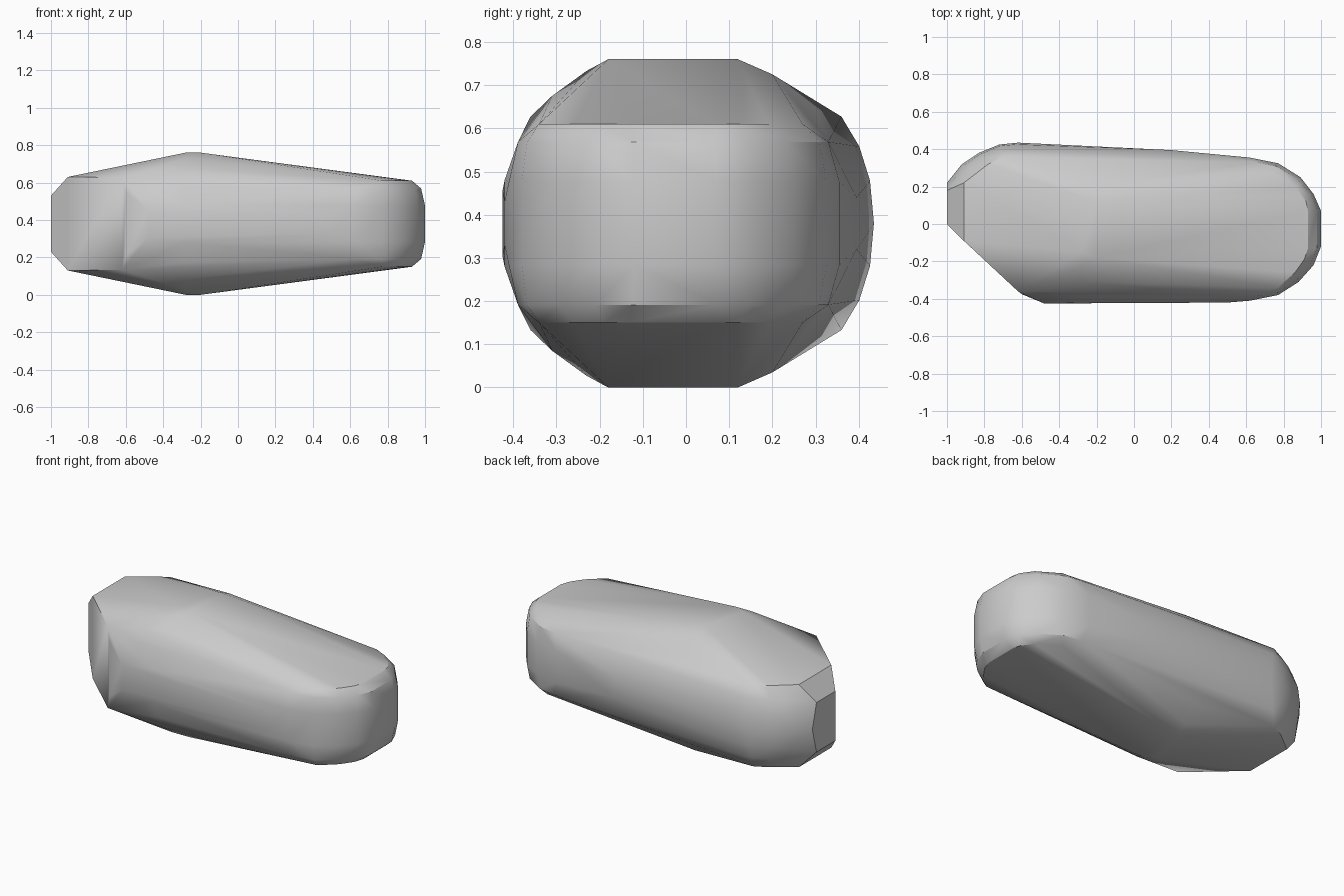
import bpy
import bmesh
import math

old = bpy.data.objects.get("Cube")
if old:
    bpy.data.objects.remove(old, do_unlink=True)

MID = 0.38  # height of the symmetry plane
upper = []  # points above the symmetry plane, mirrored later


def rounded_wall(rim, bulge, height, levels):
    """Sweep a rounded wall between a flat rim and its bulging outline."""
    for (rx, ry), (bx, by) in zip(rim, bulge):
        for lift, out in levels:
            upper.append((rx + (bx - rx) * out, ry + (by - ry) * out, height * lift))


# Rounded end on the +x side
rounded_wall(
    [(0.74, 0.27), (0.74, 0.27), (0.87, 0.19), (0.92, 0.12), (0.93, 0.07),
     (0.93, -0.13), (0.91, -0.19), (0.86, -0.26), (0.77, -0.34), (0.65, -0.34)],
    [(0.62, 0.355), (0.77, 0.325), (0.89, 0.25), (0.96, 0.16), (1, 0.07),
     (1, -0.12), (0.96, -0.22), (0.88, -0.31), (0.77, -0.38), (0.62, -0.41)],
    0.23, [(0.42, 1), (0.82, 0.7), (1, 0)])

# Rounded back corner on the -x side
rounded_wall(
    [(-0.83, 0.28), (-0.78, 0.32), (-0.7, 0.36), (-0.7, 0.36)],
    [(-0.92, 0.32), (-0.83, 0.38), (-0.72, 0.425), (-0.62, 0.435)],
    0.247, [(0, 1), (0.4, 0.88), (0.72, 0.55), (1, 0)])

# Flat end and slanted front facet on the -x side
upper += [(-1, 0, 0.15), (-1, 0.18, 0.15), (-1, 0.22, 0),
          (-0.91, -0.09, 0.25), (-0.91, 0.22, 0.25),
          (-0.62, -0.36, 0.247), (-0.6, -0.375, 0.17), (-0.48, -0.425, 0.075)]

# Full cross-section at the crown, and the long front side
for y, z in [(-0.18, 0.38), (-0.23, 0.353), (-0.31, 0.295), (-0.38, 0.205),
             (-0.42, 0.1), (0.12, 0.38), (0.2, 0.345), (0.3, 0.265)]:
    upper.append((-0.28 if y < -0.2 else -0.2, y, z))
upper += [(-0.28, -0.15, 0.38), (0.5, -0.42, 0.05), (0.2, 0.395, 0.06)]

# Wrap all points into one convex solid
bm = bmesh.new()
for x, y, z in upper:
    for side in ((1, -1) if z else (1,)):
        bm.verts.new((x, y, MID + side * z))
bmesh.ops.remove_doubles(bm, verts=bm.verts[:], dist=0.001)
hull = bmesh.ops.convex_hull(bm, input=bm.verts[:])
loose = {v for v in hull["geom_interior"] + hull["geom_unused"]
         if isinstance(v, bmesh.types.BMVert) and not v.link_faces}
bmesh.ops.delete(bm, geom=list(loose), context='VERTS')
bmesh.ops.recalc_face_normals(bm, faces=bm.faces[:])
mesh = bpy.data.meshes.new("rounded_body")
bm.to_mesh(mesh)
bm.free()
body = bpy.data.objects.new("rounded_body", mesh)
bpy.context.collection.objects.link(body)

# Plain grey surface
grey = bpy.data.materials.new("plain_grey")
grey.use_nodes = True
colour = (0.6, 0.6, 0.6, 1)
grey.diffuse_color = colour
grey.node_tree.nodes["Principled BSDF"].inputs["Base Color"].default_value = colour
mesh.materials.append(grey)

# Smooth walls with crisp facet edges
bpy.ops.object.select_all(action='DESELECT')
body.select_set(True)
bpy.context.view_layer.objects.active = body
bpy.ops.object.shade_smooth_by_angle(angle=math.radians(32))
